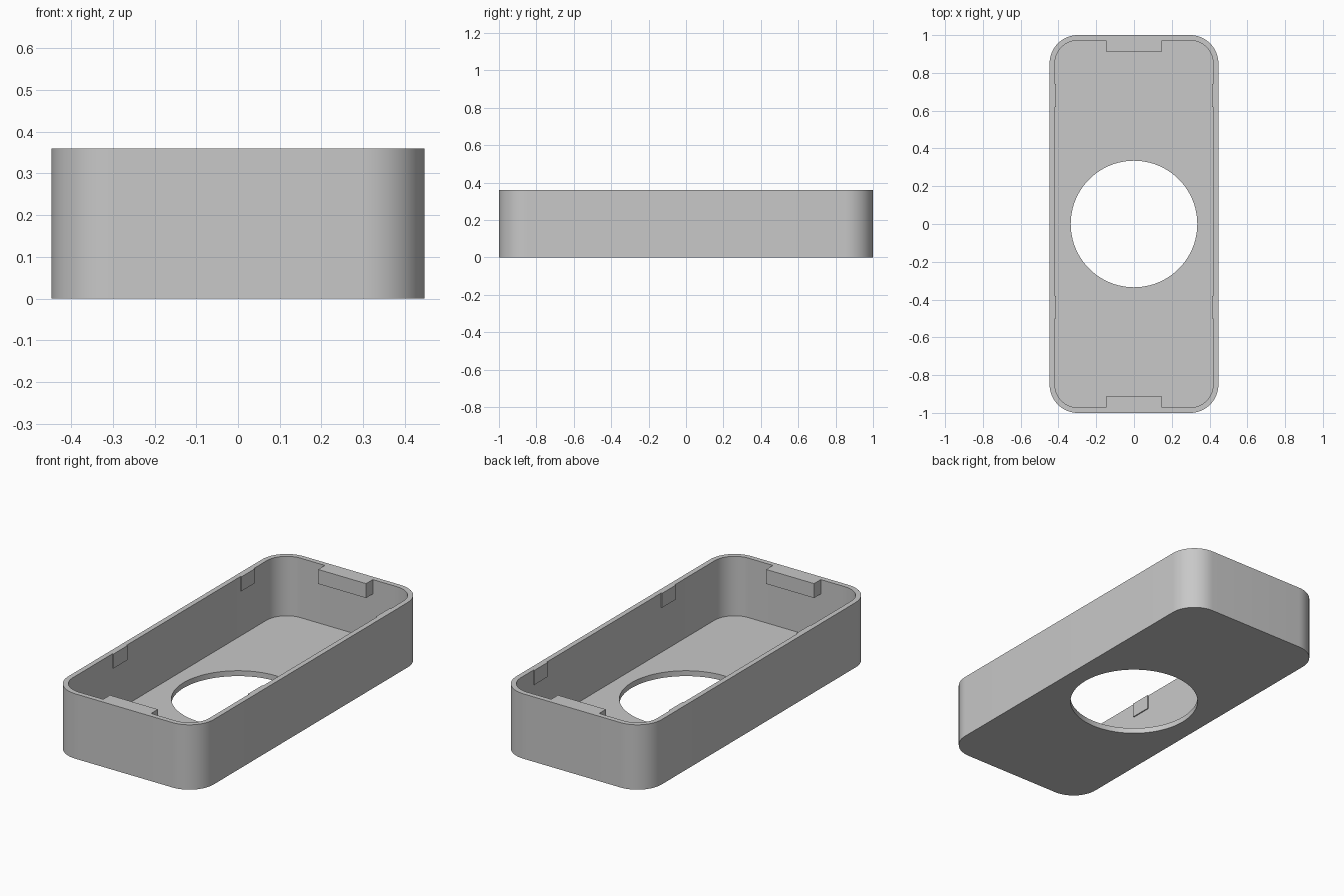
import bpy, bmesh, math
from mathutils import Vector

cube = bpy.data.objects.get("Cube")
if cube:
    bpy.data.objects.remove(cube, do_unlink=True)

HALF_X, HALF_Y, HEIGHT = 0.447, 1.0, 0.36
WALL, FLOOR, RADIUS = 0.028, 0.03, 0.15
HOLE = 0.335
IN_X, IN_Y = HALF_X - WALL, HALF_Y - WALL

grey = bpy.data.materials.new("plain_grey")
grey.use_nodes = True
colour = (0.58, 0.58, 0.58, 1)
grey.diffuse_color = colour
grey.node_tree.nodes["Principled BSDF"].inputs["Base Color"].default_value = colour


def prism(name, outline, z0, z1):
    """Extrude a flat outline from z0 to z1."""
    bm = bmesh.new()
    base = bm.faces.new([bm.verts.new((x, y, z0)) for x, y in outline])
    ext = bmesh.ops.extrude_face_region(bm, geom=[base])
    top = [v for v in ext["geom"] if isinstance(v, bmesh.types.BMVert)]
    bmesh.ops.translate(bm, verts=top, vec=Vector((0, 0, z1 - z0)))
    bmesh.ops.recalc_face_normals(bm, faces=bm.faces)
    mesh = bpy.data.meshes.new(name)
    bm.to_mesh(mesh)
    bm.free()
    mesh.materials.append(grey)
    obj = bpy.data.objects.new(name, mesh)
    bpy.context.collection.objects.link(obj)
    return obj


def arc(cx, cy, r, start, sweep, steps):
    angles = [start + sweep * i / steps for i in range(steps + 1)]
    return [(cx + r * math.cos(a), cy + r * math.sin(a)) for a in angles]


def rounded(hx, hy, r):
    """Rounded rectangle outline, counter-clockwise."""
    points = []
    for i, (sx, sy) in enumerate([(1, 1), (-1, 1), (-1, -1), (1, -1)]):
        points += arc(sx * (hx - r), sy * (hy - r), r, i * math.pi / 2, math.pi / 2, 16)
    return points


def block(name, x0, x1, y0, y1, z0, z1):
    return prism(name, [(x0, y0), (x1, y0), (x1, y1), (x0, y1)], z0, z1)


# Open tray with a round hole through its floor
tray = prism("tray", rounded(HALF_X, HALF_Y, RADIUS), 0, HEIGHT)
cutters = [
    prism("cavity_cutter", rounded(IN_X, IN_Y, RADIUS - WALL), FLOOR, HEIGHT + 0.2),
    prism("hole_cutter", arc(0, 0, HOLE, 0, 2 * math.pi, 96)[:-1], -0.1, FLOOR + 0.1),
]
bpy.context.view_layer.objects.active = tray
for cutter in cutters:
    cutter.hide_render = True
    cut = tray.modifiers.new(cutter.name, "BOOLEAN")
    cut.operation = "DIFFERENCE"
    cut.solver = "EXACT"
    cut.object = cutter
    bpy.ops.object.modifier_apply(modifier=cut.name)
    bpy.data.objects.remove(cutter, do_unlink=True)

bpy.ops.object.select_all(action="DESELECT")
tray.select_set(True)
bpy.ops.object.shade_smooth_by_angle(angle=math.radians(30))

# Catch tabs at both ends, flush with the rim
for name, side in (("front_tab", -1), ("back_tab", 1)):
    y0, y1 = sorted((side * 0.913, side * IN_Y))
    block(name, -0.147, 0.147, y0, y1, HEIGHT - 0.08, HEIGHT)

# Thin grip pads high on the inner side walls
for label, side in (("left", 1), ("right", -1)):
    x0, x1 = sorted((side * (IN_X - 0.006), side * IN_X))
    for end, y in (("front", -0.44), ("back", 0.68)):
        block(f"{end}_{label}_pad", x0, x1, y - 0.06, y + 0.06, HEIGHT - 0.08, HEIGHT)
